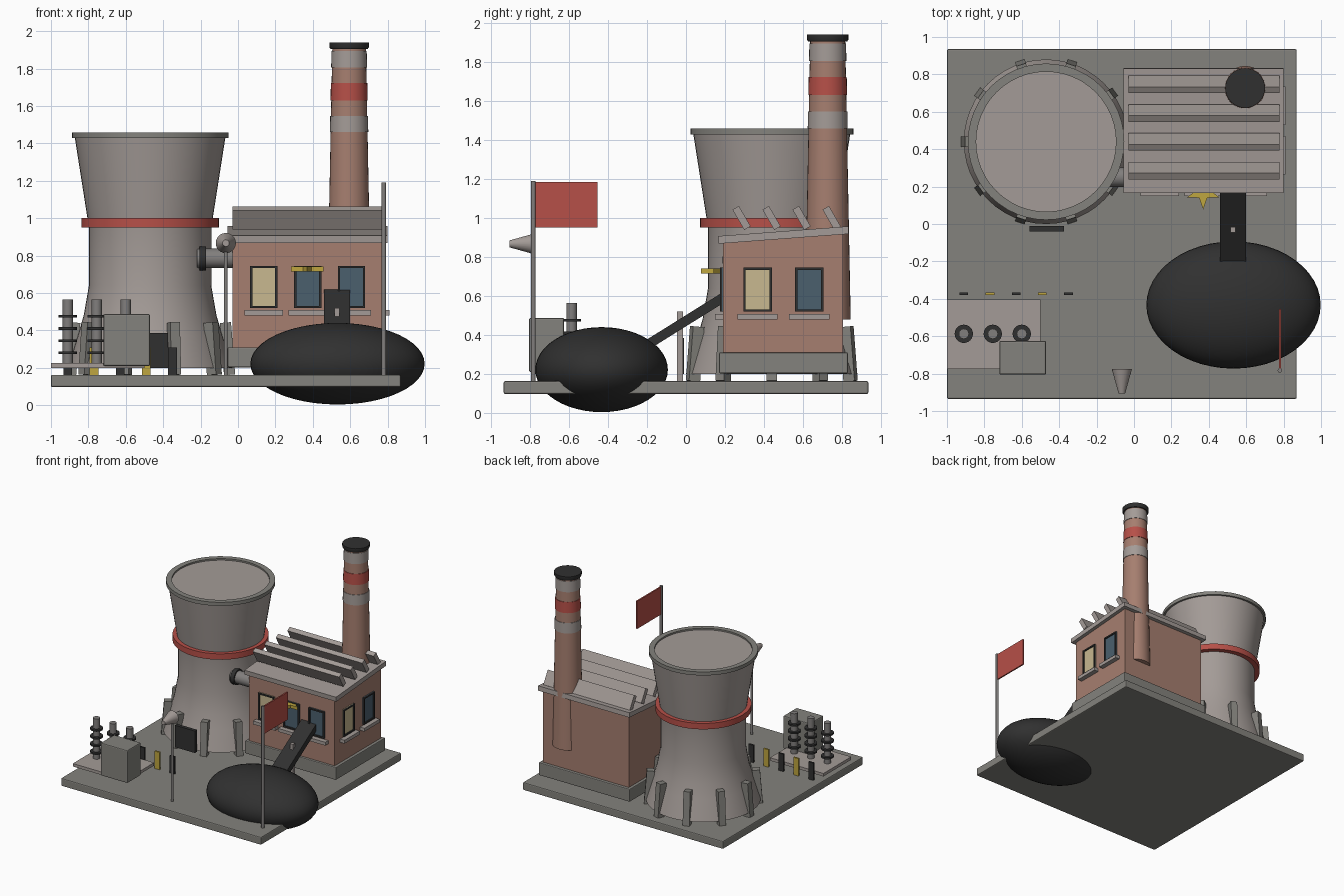
import bpy
import bmesh
import math
from mathutils import Matrix, Vector

if "Cube" in bpy.data.objects:
    bpy.data.objects.remove(bpy.data.objects["Cube"], do_unlink=True)


def material(name, r, g, b):
    m = bpy.data.materials.new(name)
    m.use_nodes = True
    m.diffuse_color = (r, g, b, 1)
    m.node_tree.nodes["Principled BSDF"].inputs["Base Color"].default_value = (r, g, b, 1)
    return m


CONCRETE = material("pale concrete", .37, .33, .31)
GREY = material("mid grey", .23, .225, .205)
STEEL = material("steel grey", .22, .21, .205)
BRICK = material("brick", .38, .21, .16)
RED = material("warning red", .47, .08, .065)
DARK = material("coal black", .03, .03, .03)
CREAM = material("lit window", .58, .48, .28)
BLUE = material("dark glass", .07, .115, .155)
YELLOW = material("yellow", .52, .38, .05)


def finish(name, bm, mat, smooth=False, bevel=0):
    bmesh.ops.recalc_face_normals(bm, faces=bm.faces)
    me = bpy.data.meshes.new(name)
    bm.to_mesh(me)
    bm.free()
    me.materials.append(mat)
    ob = bpy.data.objects.new(name, me)
    bpy.context.collection.objects.link(ob)
    if bevel:
        mod = ob.modifiers.new("Bevel", "BEVEL")
        mod.width, mod.segments = bevel, 2
    if smooth:
        bpy.ops.object.select_all(action="DESELECT")
        ob.select_set(True)
        bpy.context.view_layer.objects.active = ob
        bpy.ops.object.shade_smooth_by_angle(angle=math.radians(35))
    return ob


def box(name, mat, x, y, z, bevel=0):
    """Box from (low, high) ranges on each axis."""
    bm = bmesh.new()
    bmesh.ops.create_cube(bm, size=1)
    for v in bm.verts:
        v.co = [a[0] + (c + .5) * (a[1] - a[0]) for a, c in zip((x, y, z), v.co)]
    return finish(name, bm, mat, bevel=bevel)


def rod(name, mat, start, end, r1, r2=None, sides=24):
    """Cylinder or cone between two points."""
    a, b = Vector(start), Vector(end)
    turn = (b - a).to_track_quat("Z", "Y").to_matrix().to_4x4()
    bm = bmesh.new()
    bmesh.ops.create_cone(bm, cap_ends=True, segments=sides, radius1=r1,
                          radius2=r1 if r2 is None else r2, depth=(b - a).length,
                          matrix=Matrix.Translation((a + b) / 2) @ turn)
    return finish(name, bm, mat, True)


def lathe(name, mat, centre, profile, sides=48):
    """Spin a (radius, height) outline about a vertical axis."""
    bm = bmesh.new()
    rings = []
    for r, z in profile:
        rings.append([bm.verts.new((centre[0] + r * math.cos(math.tau * i / sides),
                                    centre[1] + r * math.sin(math.tau * i / sides), z))
                      for i in range(sides)])
    for lo, hi in zip(rings, rings[1:]):
        for i in range(sides):
            j = (i + 1) % sides
            bm.faces.new((lo[i], lo[j], hi[j], hi[i]))
    bm.faces.new(rings[0])
    bm.faces.new(rings[-1])
    return finish(name, bm, mat, True)


def prism(name, mat, outline, thick, place):
    """Extrude a flat outline and place it with a matrix."""
    bm = bmesh.new()
    face = bm.faces.new([bm.verts.new((u, v, 0)) for u, v in outline])
    out = bmesh.ops.extrude_face_region(bm, geom=[face])
    moved = [g for g in out["geom"] if isinstance(g, bmesh.types.BMVert)]
    bmesh.ops.translate(bm, verts=moved, vec=(0, 0, thick))
    bm.transform(place)
    return finish(name, bm, mat)


# maps outline (u, v) to (y, z) and thickness to x
SIDE = Matrix(((0, 0, 1, 0), (1, 0, 0, 0), (0, 1, 0, 0), (0, 0, 0, 1)))

# Ground slab
box("ground_slab", GREY, (-1, .87), (-.935, .935), (.097, .163), .008)

# Cooling tower
T = (-.47, .44)
lathe("tower_shell", CONCRETE, T, [(.44, .2), (.388, .37), (.355, .48), (.327, .64),
                                   (.327, .95), (.335, 1), (.404, 1.44)])
lathe("tower_cap", CONCRETE, T, [(.376, 1.42), (.376, 1.445)])
rim = lathe("tower_rim", GREY, T, [(.4, 1.428), (.418, 1.428), (.418, 1.458), (.374, 1.458), (.374, 1.44)])
lathe("tower_band", RED, T, [(.32, .95), (.368, .95), (.368, 1), (.32, 1)])
for i in range(10):
    leg = box("tower_leg", GREY, (-.03, .03), (-.027, .027), (0, .28))
    spin = Matrix.Rotation(math.tau * i / 10, 4, "Z")
    tilt = Matrix.Rotation(-.08, 4, "Y")
    leg.data.transform(Matrix.Translation((T[0], T[1], .163)) @ spin @ Matrix.Translation((.425, 0, 0)) @ tilt)
box("tower_door", DARK, (-.56, -.375), (-.04, -.01), (.2, .385))

# Pipe joining tower and hall
rod("link_pipe", STEEL, (-.22, .25, .785), (0, .25, .785), .052)
rod("pipe_flange", DARK, (-.205, .25, .785), (-.17, .25, .785), .064)

# Turbine hall with a sloping roof
box("hall_plinth", GREY, (-.055, .795), (.17, .83), (.203, .31), .006)
prism("hall_walls", BRICK, [(.19, .31), (.805, .31), (.805, .93), (.19, .885)], .8,
      Matrix.Translation((-.03, 0, 0)) @ SIDE)
prism("hall_roof", CONCRETE, [(.168, .868), (.835, .918), (.832, .957), (.165, .907)], .855,
      Matrix.Translation((-.055, 0, 0)) @ SIDE)
for i in range(4):
    fin = box("roof_fin", CONCRETE, (-.03, .777), (-.019, .019), (-.06, .06))
    fin.data.transform(Matrix.Translation((0, .285 + i * .154, 1)) @ Matrix.Rotation(math.radians(30), 4, "X"))


# Windows, built facing -y at the origin and then moved into place
def window(place, glass):
    w, h = .073, .113
    parts = [box("window_pane", glass, (-w, w), (-.006, .01), (-h, h)),
             box("window_sill", CONCRETE, (-.103, .103), (-.04, .01), (-.152, -.124))]
    for s in (-1, 1):
        parts.append(box("window_jamb", DARK, sorted((s * w, s * (w - .012))), (-.016, .01), (-h, h)))
        parts.append(box("window_rail", DARK, (-w, w), (-.016, .01), sorted((s * h, s * (h - .012)))))
    for p in parts:
        p.data.transform(place)


for x, glass in ((.138, CREAM), (.373, BLUE), (.607, BLUE)):
    window(Matrix.Translation((x, .19, .632)), glass)
for y, glass in ((.367, CREAM), (.632, BLUE)):
    window(Matrix.Translation((.77, y, .632)) @ Matrix.Rotation(math.pi / 2, 4, "Z"), glass)

# Star ornament lying flat above the middle window
star = []
for i in range(10):
    r, a = (.037 if i % 2 else .092), math.tau * i / 10
    star.append((r * math.sin(a), -r * math.cos(a)))
prism("star_ornament", YELLOW, star, .026, Matrix.Translation((.37, .17, .715)))

# Chimney with painted bands
C = (.594, .727)


def flue_radius(z):
    return .118 - .028 * (z - .48) / 1.42


lathe("chimney", BRICK, C, [(flue_radius(.48), .48), (flue_radius(1.915), 1.915)], 32)
for name, mat, lo, hi in (("chimney_low_band", CONCRETE, 1.46, 1.547), ("chimney_red_band", RED, 1.63, 1.722),
                          ("chimney_top_band", CONCRETE, 1.805, 1.895)):
    lathe(name, mat, C, [(flue_radius(lo) + .004, lo), (flue_radius(hi) + .004, hi)], 32)
lathe("chimney_cap", DARK, C, [(.1, 1.905), (.106, 1.915), (.106, 1.94)], 32)

# Coal heap and conveyor
bm = bmesh.new()
bmesh.ops.create_uvsphere(bm, u_segments=48, v_segments=24, radius=1)
bm.transform(Matrix.Translation((.532, -.433, .222)) @ Matrix.Diagonal((.466, .34, .218, 1)))
finish("coal_heap", bm, DARK, True)
prism("conveyor", DARK, [(-.255, .275), (.21, .565), (.19, .61), (-.275, .32)], .14,
      Matrix.Translation((.46, 0, .01)) @ SIDE)
box("conveyor_post", CONCRETE, (.515, .543), (-.045, -.015), (.163, .52))

# Transformer yard
box("yard_pad", CONCRETE, (-1, -.5), (-.775, -.405), (.2, .225))
box("transformer", GREY, (-.72, -.47), (-.805, -.625), (.21, .487), .008)
for x in (-.91, -.755, -.6):
    rod("insulator", STEEL, (x, -.587, .2), (x, -.587, .565), .027)
    for i in range(4):
        z = .28 + i * .065
        rod("insulator_disc", DARK, (x, -.587, z - .007), (x, -.587, z + .007), .049)

# Row of marker posts
for i in range(5):
    x = -.91 + i * .14
    box("marker_post", YELLOW if i % 2 else DARK, (x - .023, x + .023), (-.38, -.365), (.163, .31))

# Lamp
rod("lamp_post", STEEL, (-.065, -.785, .163), (-.065, -.785, .86), .01)
rod("lamp_head", CONCRETE, (-.065, -.775, .867), (-.065, -.905, .867), .054, .018)

# Flag
rod("flag_pole", STEEL, (.78, -.783, .163), (.78, -.783, 1.19), .012)
box("flag", RED, (.774, .786), (-.773, -.455), (.952, 1.185))
